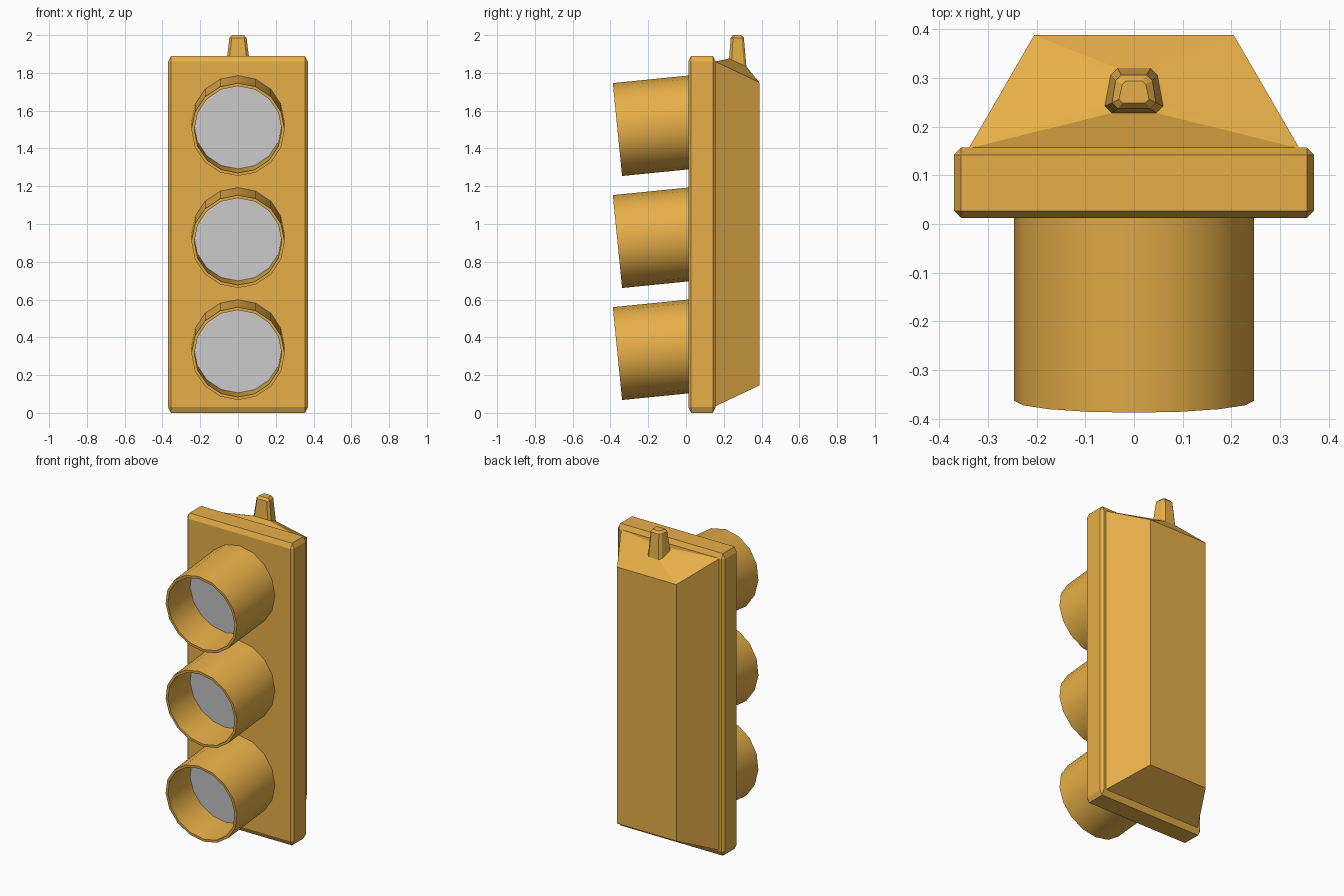
import bpy, bmesh, math
from mathutils import Matrix, Vector

if "Cube" in bpy.data.objects:
    bpy.data.objects.remove(bpy.data.objects["Cube"])


def material(name, rgb):
    m = bpy.data.materials.new(name)
    m.diffuse_color = (*rgb, 1)
    m.use_nodes = True
    m.node_tree.nodes["Principled BSDF"].inputs["Base Color"].default_value = m.diffuse_color
    return m


AMBER = material("amber paint", (0.80, 0.43, 0.065))
GREY = material("grey lens", (0.66, 0.66, 0.66))


def finish(name, bm, mat, smooth=False):
    bmesh.ops.recalc_face_normals(bm, faces=bm.faces)
    mesh = bpy.data.meshes.new(name)
    bm.to_mesh(mesh)
    bm.free()
    mesh.materials.append(mat)
    ob = bpy.data.objects.new(name, mesh)
    bpy.context.collection.objects.link(ob)
    if smooth:
        bpy.context.view_layer.objects.active = ob
        ob.select_set(True)
        bpy.ops.object.shade_smooth_by_angle(angle=math.radians(35))
        ob.select_set(False)
    return ob


def bridge(bm, a, b):
    n = len(a)
    for i in range(n):
        bm.faces.new((a[i], a[(i + 1) % n], b[(i + 1) % n], b[i]))


# Front plate: chamfered slab, stretched in z so the end chamfers are longer
bm = bmesh.new()
bmesh.ops.create_cube(bm, size=1)
bmesh.ops.scale(bm, vec=(0.74, 0.145, 0.945), verts=bm.verts)
bmesh.ops.bevel(bm, geom=bm.edges[:], offset=0.015, segments=1, affect='EDGES')
bmesh.ops.scale(bm, vec=(1, 1, 2), verts=bm.verts)
bmesh.ops.translate(bm, vec=(0, 0.0845, 0.945), verts=bm.verts)
finish("front_plate", bm, AMBER)

# Rear housing: tapered box whose top rises into a hanging knob
bm = bmesh.new()


def rect(w, y, z0, z1):
    return [bm.verts.new(p) for p in
            ((-w, y, z0), (w, y, z0), (w, y, z1), (-w, y, z1))]


def knob_ring(wf, wb, y0, y1, c, z0, z1):
    pts = ((-wf, y0 + c), (c - wf, y0), (wf - c, y0), (wf, y0 + c),
           (wb, y1 - c), (wb - c, y1), (c - wb, y1), (-wb, y1 - c))
    return [bm.verts.new((x, y, z0 + (z1 - z0) * (y - y0) / (y1 - y0)))
            for x, y in pts]


base = rect(0.34, 0.155, 0.035, 1.86)
back = rect(0.205, 0.388, 0.145, 1.75)
bm.faces.new(base)
bm.faces.new(back)
for i in (0, 1, 3):
    j = (i + 1) % 4
    bm.faces.new((base[i], base[j], back[j], back[i]))
k0 = knob_ring(0.06, 0.048, 0.228, 0.32, 0.014, 1.876, 1.833)
k1 = knob_ring(0.045, 0.038, 0.237, 0.306, 0.012, 1.986, 1.986)
k2 = knob_ring(0.031, 0.024, 0.249, 0.294, 0.007, 2.0, 2.0)
corners = [base[3], base[2], back[2], back[3]]
for i in range(4):
    j = (i + 1) % 4
    bm.faces.new((corners[i], k0[2 * i + 1], k0[2 * i]))
    bm.faces.new((corners[i], corners[j], k0[2 * j], k0[2 * i + 1]))
bridge(bm, k0, k1)
bridge(bm, k1, k2)
bm.faces.new(k2)
finish("rear_housing", bm, AMBER)

# Three tilted visor tubes, each with a recessed lens
SIDES = 16
TILT = Matrix.Rotation(math.atan(0.1), 4, 'X')


def circle(bm, r, t, centre):
    ring = []
    for i in range(SIDES):
        a = 2 * math.pi * i / SIDES
        p = Vector((r * math.cos(a), t, r * math.sin(a)))
        ring.append(bm.verts.new(TILT @ p + centre))
    return ring


for n, name in enumerate(("top", "middle", "bottom")):
    centre = Vector((0, -0.363, 1.50 - 0.593 * n))
    bm = bmesh.new()
    rings = [circle(bm, r, t, centre) for r, t in
             ((0.247, 0.44), (0.247, 0), (0.231, 0), (0.231, 0.235))]
    for a, b in zip(rings, rings[1:]):
        bridge(bm, a, b)
    bridge(bm, rings[-1], rings[0])
    finish(name + "_visor", bm, AMBER, smooth=True)

    bm = bmesh.new()
    front = circle(bm, 0.232, 0.22, centre)
    rear = circle(bm, 0.232, 0.229, centre)
    bm.faces.new(front)
    bm.faces.new(rear)
    bridge(bm, front, rear)
    finish(name + "_lens", bm, GREY)
